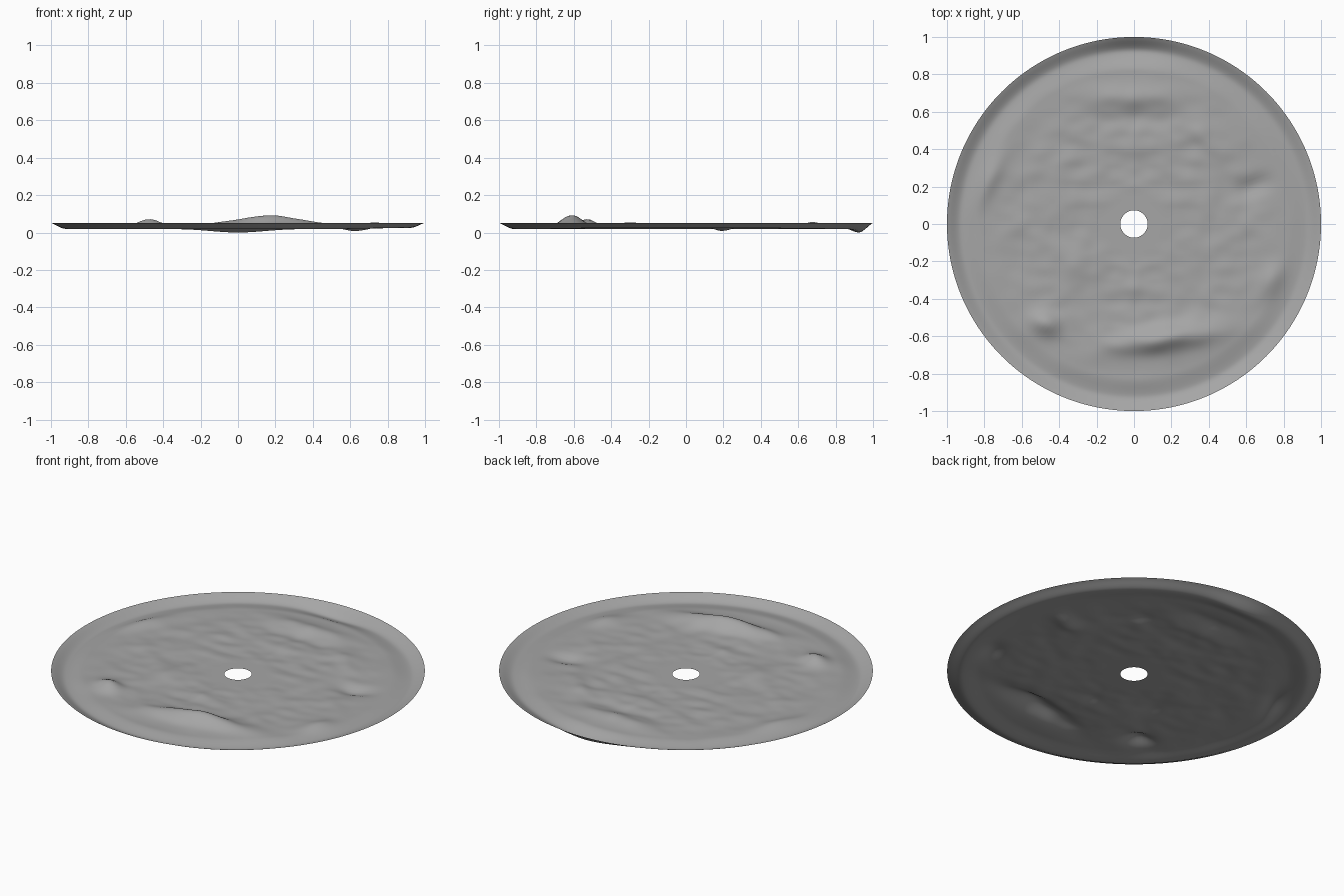
import bpy, bmesh, math
from mathutils import Vector, noise

cube = bpy.data.objects.get("Cube")
if cube:
    bpy.data.objects.remove(cube, do_unlink=True)

HOLE, SEGMENTS, RINGS = 0.073, 192, 80

# Raised ridges and sunken hollows: x, y, tilt in degrees, half length, half width, height
RELIEF = [
    (0.17, -0.61, 8, 0.19, 0.048, 0.057),
    (-0.47, -0.53, -15, 0.06, 0.042, 0.038),
    (0.0, 0.68, 0, 0.2, 0.045, 0.021),
    (0.0, 0.56, 0, 0.16, 0.04, -0.008),
    (-0.77, 0.24, 65, 0.11, 0.035, 0.018),
    (0.73, -0.3, 60, 0.07, 0.04, 0.022),
    (0.63, 0.2, 20, 0.07, 0.04, -0.024),
    (0.38, 0.45, -50, 0.1, 0.035, 0.012),
    (-0.3, -0.2, 30, 0.07, 0.06, 0.012),
    (0.0, 0.42, 0, 0.08, 0.04, 0.009),
    (0.0, -0.33, 0, 0.03, 0.06, 0.008),
]


def smooth(low, high, value):
    t = min(max((value - low) / (high - low), 0), 1)
    return t * t * (3 - 2 * t)


def mound(x, y, cx, cy, tilt, length, width, height):
    a = math.radians(tilt)
    u = (x - cx) * math.cos(a) + (y - cy) * math.sin(a)
    v = (y - cy) * math.cos(a) - (x - cx) * math.sin(a)
    return height * math.exp(-(u / length) ** 2 / 2 - (v / width) ** 2 / 2)


def surface_height(x, y, r):
    # shallow gutter just inside the raised rim, deepest at the back
    back = math.exp(-(x / 0.2) ** 2) if y > 0 else 0
    gutter = 0.022 - 0.02 * back + 0.006 * smooth(0.5, 1, x)
    base = 0.036 + (gutter - 0.036) * smooth(0.82, 0.93, r)
    base += (0.055 - gutter) * smooth(0.92, 1.02, r) / smooth(0.92, 1.02, 1)
    # fine wrinkles, mirrored left to right and fading at the hub and rim
    fade = smooth(0.13, 0.25, r) * (1 - smooth(0.55, 0.9, r))
    wrinkle = 0.006 * fade * noise.noise(Vector((abs(x) * 9, y * 13, 1)))
    wave = 0.005 * smooth(0.15, 0.4, r) * (1 - smooth(0.8, 0.92, r))
    wrinkle += wave * noise.noise(Vector((x * 4, y * 5, 7)))
    inside = 1 - smooth(0.93, 1, r)
    return base + wrinkle + inside * sum(mound(x, y, *m) for m in RELIEF)


# Open sheet made of concentric rings
bm = bmesh.new()
rings = []
for i in range(RINGS + 1):
    r = HOLE + (1 - HOLE) * i / RINGS
    ring = []
    for j in range(SEGMENTS):
        a = math.tau * j / SEGMENTS
        x, y = r * math.cos(a), r * math.sin(a)
        ring.append(bm.verts.new((x, y, surface_height(x, y, r))))
    rings.append(ring)
for inner, outer in zip(rings, rings[1:]):
    for j in range(SEGMENTS):
        k = (j + 1) % SEGMENTS
        bm.faces.new((inner[j], outer[j], outer[k], inner[k]))

# Rest the lowest point on the ground
lowest = min(v.co.z for v in bm.verts)
for v in bm.verts:
    v.co.z -= lowest
for f in bm.faces:
    f.smooth = True

mesh = bpy.data.meshes.new("rippled_disc")
bm.to_mesh(mesh)
bm.free()
disc = bpy.data.objects.new("rippled_disc", mesh)
bpy.context.collection.objects.link(disc)

grey = bpy.data.materials.new("mid_grey")
grey.use_nodes = True
colour = (0.38, 0.38, 0.38, 1)
grey.diffuse_color = colour
grey.node_tree.nodes["Principled BSDF"].inputs["Base Color"].default_value = colour
mesh.materials.append(grey)
